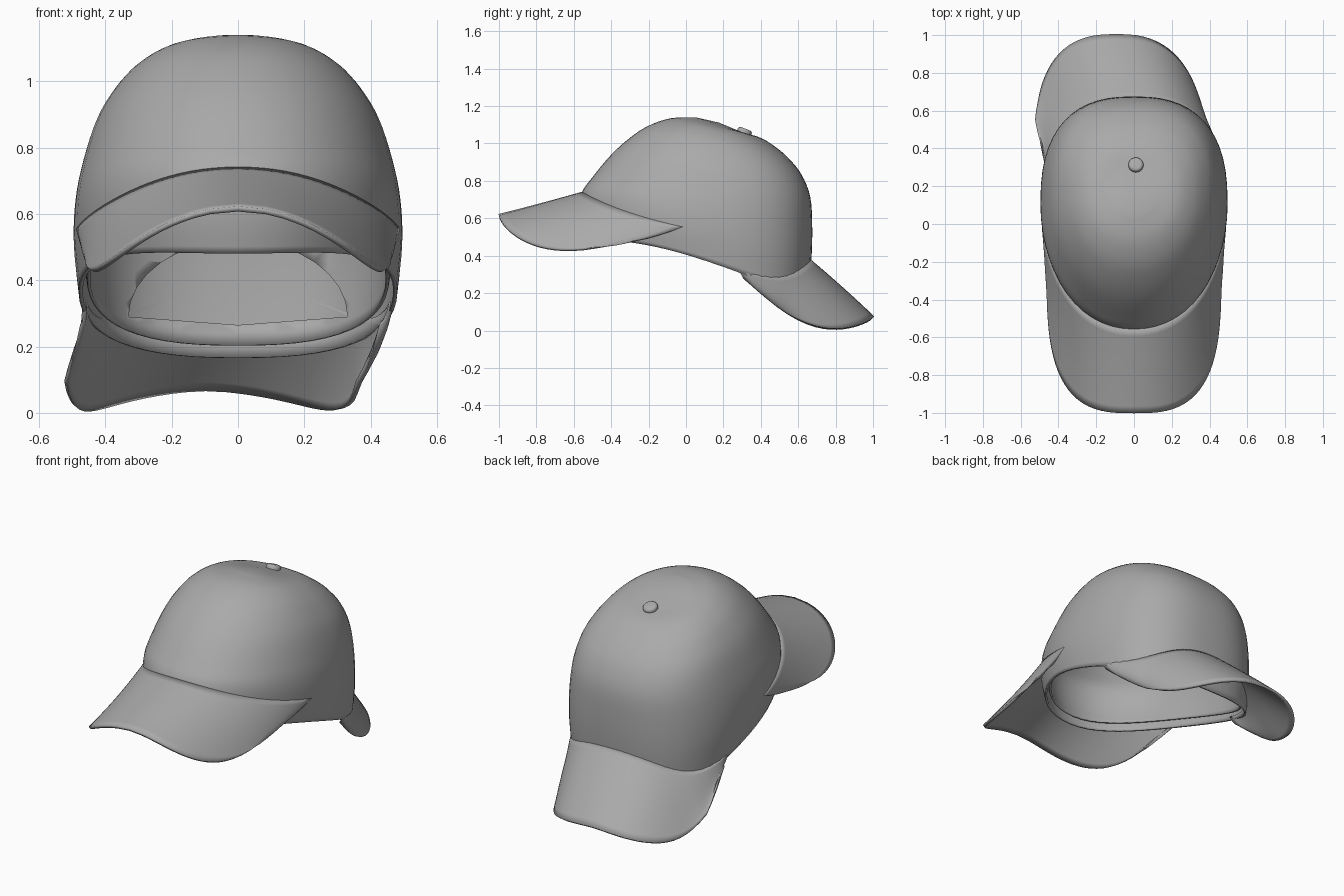
import bpy, bmesh, math
from mathutils import Vector

if "Cube" in bpy.data.objects:
    bpy.data.objects.remove(bpy.data.objects["Cube"])

gray = bpy.data.materials.new("gray_cloth")
gray.use_nodes = True
color = (0.4, 0.4, 0.4, 1)
gray.diffuse_color = color
bsdf = next(n for n in gray.node_tree.nodes if n.type == "BSDF_PRINCIPLED")
bsdf.inputs["Base Color"].default_value = color
bsdf.inputs["Roughness"].default_value = 0.8


def power(value, exponent):
    """Signed power, used for rounded-square outlines."""
    return math.copysign(abs(value) ** exponent, value)


def finish(name, bm, thickness=0, offset=0):
    mesh = bpy.data.meshes.new(name)
    bm.to_mesh(mesh)
    bm.free()
    obj = bpy.data.objects.new(name, mesh)
    bpy.context.collection.objects.link(obj)
    mesh.materials.append(gray)
    if thickness:
        solid = obj.modifiers.new("thickness", "SOLIDIFY")
        solid.thickness = thickness
        solid.offset = offset
    bpy.ops.object.select_all(action="DESELECT")
    obj.select_set(True)
    bpy.context.view_layer.objects.active = obj
    bpy.ops.object.shade_smooth_by_angle(angle=math.radians(40))
    return obj


# Crown rings: front y, front z, back y, back z, half width
RINGS = [
    (-0.55, 0.48, 0.65, 0.165, 0.48),
    (-0.57, 0.60, 0.67, 0.37, 0.495),
    (-0.56, 0.73, 0.675, 0.55, 0.49),
    (-0.50, 0.82, 0.665, 0.71, 0.465),
    (-0.40, 0.94, 0.62, 0.83, 0.425),
    (-0.30, 1.03, 0.55, 0.92, 0.37),
    (-0.20, 1.095, 0.48, 0.98, 0.31),
    (-0.08, 1.135, 0.40, 1.03, 0.23),
    (0.05, 1.14, 0.30, 1.06, 0.12),
]
SEGMENTS = 56
TOP = len(RINGS) - 1


def ring_at(u):
    """Smooth in-between ring on a spline through the main rings."""
    i = min(int(u), TOP - 1)
    t = u - i
    p, a, b, n = (RINGS[min(max(i + d, 0), TOP)] for d in (-1, 0, 1, 2))
    return [e + t / 2 * (f - d + t * (2 * d - 5 * e + 4 * f - g + t * (3 * (e - f) + g - d)))
            for d, e, f, g in zip(p, a, b, n)]


def crown_point(u, angle, inset):
    """Point on the crown: u is the ring number, angle runs from the front."""
    yf, zf, yb, zb, w = ring_at(u)
    rise = u / TOP
    shrink = inset * (1 - rise)
    s, c = math.sin(angle), -math.cos(angle)
    corner = 0.85 if c > 0 else 0.94
    s, c = power(s, corner), power(c, corner)
    arch = 0.045 * max(0, 1 - u / 2) * s * s * (1 - c)
    return Vector((
        (w - shrink) * s,
        (yf + yb) / 2 + ((yb - yf) / 2 - shrink) * c + 0.07 * (1 - rise) * s * s,
        (zf + zb) / 2 + (zb - zf) / 2 * c + arch + 1.5 * inset * (1 - 2 * rise)))


def dome(inset, steps=4):
    """Loft tilted egg-shaped rings from the rim up to the top."""
    bm = bmesh.new()
    loops = [[bm.verts.new(crown_point(k / steps, math.tau * j / SEGMENTS, inset))
              for j in range(SEGMENTS)] for k in range(TOP * steps + 1)]
    for low, high in zip(loops, loops[1:]):
        for j in range(SEGMENTS):
            n = (j + 1) % SEGMENTS
            bm.faces.new((low[j], low[n], high[n], high[j]))
    # Rounded cap over the last ring
    top = bm.verts.new((0, 0.175, 1.112 - 1.5 * inset))
    for j in range(SEGMENTS):
        bm.faces.new((loops[-1][j], loops[-1][(j + 1) % SEGMENTS], top))
    return bm


finish("outer_crown", dome(0), 0.012, -1)

# Inner crown with an arched opening above its rear strap
inner = finish("inner_crown", dome(0.025), 0.01, -1)
bm = bmesh.new()
outline = [(0.33 * math.cos(a), 0.29 + 0.23 * math.sin(a))
           for a in (math.pi * i / 16 for i in range(17))]
face = bm.faces.new([bm.verts.new((x, 0.2, z)) for x, z in outline + [(0, 0.265)]])
wall = bmesh.ops.extrude_face_region(bm, geom=[face])["geom"]
bmesh.ops.translate(bm, vec=(0, 0.7, 0), verts=[v for v in wall if isinstance(v, bmesh.types.BMVert)])
bmesh.ops.recalc_face_normals(bm, faces=bm.faces)
cutter = finish("opening_cutter", bm)
cutter.hide_render = True
cut = inner.modifiers.new("opening", "BOOLEAN")
cut.operation = "DIFFERENCE"
cut.object = cutter
bpy.ops.object.select_all(action="DESELECT")
inner.select_set(True)
bpy.context.view_layer.objects.active = inner
bpy.ops.object.convert(target="MESH")
bpy.data.objects.remove(cutter)


def front_height(x, y):
    return 0.615 + 0.25 * (y + 1) - 1.2 * x ** 2 - 1.4 * x ** 4


def back_height(x, y):
    return 0.38 - 0.95 * (y - 0.675) - 1.2 * x ** 2 - 4.7 * x ** 4


def front_shape(angle, v):
    """Front brim: a long curved bill growing out of the crown."""
    s, c = math.sin(angle), max(0, math.cos(angle))
    root = crown_point(1.98 - 0.9 * s * s, angle * 0.88, 0.008)
    edge = Vector((0.455 * power(s, 2 / 3), -0.27 - 0.73 * power(c, 2 / 3), 0))
    p = root.lerp(edge, v)
    fairing = (root.z - front_height(root.x, root.y)) * (1 - v) ** 2
    return p.x, p.y, front_height(p.x, p.y) + fairing


def back_shape(angle, v):
    """Back brim: steeper and swung to one side."""
    s, c = math.sin(angle), max(0, math.cos(angle))
    root = crown_point(0.97 - 0.85 * s * s, math.pi - angle * 0.86, 0.008)
    edge = Vector((0.45 * power(s, 0.77), 0.33 + 0.67 * power(c, 0.77), 0))
    p = root.lerp(edge, v)
    fairing = (root.z - back_height(root.x, root.y)) * (1 - v) ** 2
    swing = 0.08 * min(1, max(0, (p.y - 0.25) / 0.3)) + 0.05 * max(0, p.y - 0.65)
    return p.x - swing * v, p.y, back_height(p.x, p.y) + fairing


def brim(name, shape, columns=40, rows=12):
    bm = bmesh.new()
    grid = [[bm.verts.new(shape(math.pi * (k / columns - 0.5), r / rows))
             for k in range(columns + 1)] for r in range(rows + 1)]
    for a, b in zip(grid, grid[1:]):
        for k in range(columns):
            bm.faces.new((a[k], b[k], b[k + 1], a[k + 1]))
    finish(name, bm, 0.016)


brim("front_brim", front_shape)
brim("back_brim", back_shape)

# Button on the crown
bm = bmesh.new()
bmesh.ops.create_cone(bm, cap_ends=True, segments=20, radius1=0.04, radius2=0.04, depth=0.05)
rim = [e for e in bm.edges if all(v.co.z > 0 for v in e.verts)]
bmesh.ops.bevel(bm, geom=rim, offset=0.014, segments=3, profile=0.5, affect="EDGES")
button = finish("top_button", bm)
button.location = (0.01, 0.31, 1.055)
button.rotation_euler.x = -0.38
